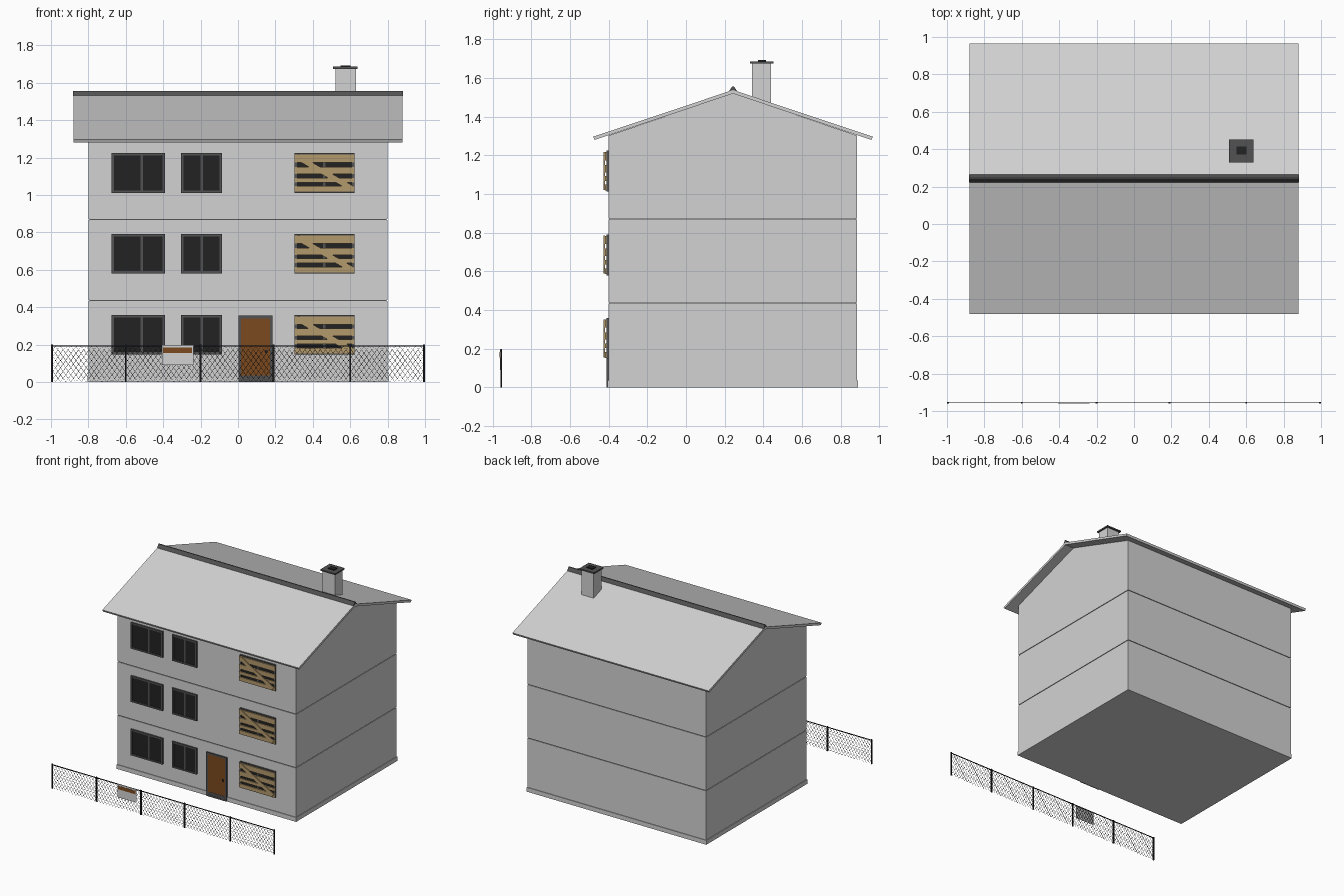
import bpy, bmesh, math
from mathutils import Matrix, Vector

if "Cube" in bpy.data.objects:
    bpy.data.objects.remove(bpy.data.objects["Cube"])


def material(name, r, g, b):
    m = bpy.data.materials.new(name)
    m.diffuse_color = (r, g, b, 1)
    m.use_nodes = True
    m.node_tree.nodes["Principled BSDF"].inputs["Base Color"].default_value = m.diffuse_color
    return m


PLASTER = material("light_plaster", 0.65, 0.65, 0.65)
GREY = material("dark_grey", 0.085, 0.085, 0.085)
GLASS = material("black_glass", 0.016, 0.016, 0.016)
BLACK = material("fence_black", 0.01, 0.01, 0.01)
BROWN = material("door_brown", 0.2, 0.068, 0.014)
TAN = material("board_tan", 0.45, 0.32, 0.15)


def finish(name, bm, mat):
    bmesh.ops.recalc_face_normals(bm, faces=bm.faces)
    me = bpy.data.meshes.new(name)
    bm.to_mesh(me)
    bm.free()
    me.materials.append(mat)
    ob = bpy.data.objects.new(name, me)
    bpy.context.collection.objects.link(ob)
    return ob


def boxes(name, mat, *items):
    """One object from boxes (x0, x1, y0, y1, z0, z1[, turn about y])."""
    bm = bmesh.new()
    for x0, x1, y0, y1, z0, z1, *turn in items:
        mid = Vector((x0 + x1, y0 + y1, z0 + z1)) / 2
        mat4 = (Matrix.Translation(mid) @ Matrix.Rotation(turn[0] if turn else 0, 4, 'Y')
                @ Matrix.Diagonal((x1 - x0, y1 - y0, z1 - z0, 1)))
        bmesh.ops.create_cube(bm, size=1, matrix=mat4)
    return finish(name, bm, mat)


def prism(name, mat, profile, half):
    """Extrude a (y, z) profile along x."""
    bm = bmesh.new()
    face = bm.faces.new([bm.verts.new((-half, y, z)) for y, z in profile])
    new = bmesh.ops.extrude_face_region(bm, geom=[face])["geom"]
    bmesh.ops.translate(bm, vec=(2 * half, 0, 0),
                        verts=[v for v in new if isinstance(v, bmesh.types.BMVert)])
    return finish(name, bm, mat)


# House body: plinth, three storeys with thin joints, gable
FRONT, BACK, RIDGE = -0.40, 0.885, 0.243
boxes("plinth", PLASTER, (-0.805, 0.805, FRONT - 0.005, BACK + 0.005, 0, 0.035))
levels = [0.035, 0.436, 0.87, 1.302]
for i in range(3):
    boxes(f"storey_{i + 1}", PLASTER,
          (-0.8, 0.8, FRONT, BACK, levels[i] + (0.003 if i else 0), levels[i + 1] - (0.003 if i < 2 else 0)))
boxes("storey_joints", GREY, *[(-0.795, 0.795, FRONT + 0.005, BACK - 0.005, z - 0.004, z + 0.004)
                               for z in levels[1:3]])
prism("gable", PLASTER, [(FRONT, 1.302), (BACK, 1.302), (RIDGE, 1.52)], 0.8)

# Roof slab and ridge cap
prism("roof", PLASTER, [(-0.472, 1.28), (RIDGE, 1.519), (0.958, 1.28), (0.966, 1.296),
                        (RIDGE, 1.538), (-0.48, 1.296)], 0.88)
prism("ridge_cap", GREY, [(RIDGE - 0.022, 1.53), (RIDGE - 0.004, 1.557), (RIDGE + 0.004, 1.557),
                          (RIDGE + 0.022, 1.53), (RIDGE, 1.537)], 0.881)

# Chimney
boxes("chimney", PLASTER, (0.52, 0.63, 0.342, 0.44, 1.42, 1.675))
boxes("chimney_cap", GREY, (0.507, 0.64, 0.33, 0.452, 1.675, 1.686))
boxes("chimney_flue", GLASS, (0.548, 0.602, 0.372, 0.414, 1.686, 1.693))


def frame(x0, x1, z0, z1, t, mullion=None):
    y0, y1 = -0.411, FRONT
    parts = [(x0, x0 + t, y0, y1, z0, z1), (x1 - t, x1, y0, y1, z0, z1),
             (x0 + t, x1 - t, y0, y1, z1 - t, z1), (x0 + t, x1 - t, y0, y1, z0, z0 + t)]
    if mullion is not None:
        parts.append((mullion - t / 2, mullion + t / 2, y0 + 0.002, y1, z0 + t, z1 - t))
    return parts


# Windows on each storey, the right-hand one boarded up
for i, z in enumerate((0.147, 0.58, 1.012)):
    top = z + 0.212
    for label, x0, x1, mull in (("left", -0.675, -0.39, -0.515), ("middle", -0.305, -0.085, -0.193),
                                ("right", 0.303, 0.622, 0.462)):
        boxes(f"{label}_window_frame_{i + 1}", GREY, *frame(x0, x1, z, top, 0.013, mull))
        boxes(f"{label}_window_glass_{i + 1}", GLASS,
              (x0 + 0.01, x1 - 0.01, -0.404, FRONT, z + 0.01, top - 0.01))
    planks = [(0.302, 0.624, -0.419, -0.411, z + a, z + b)
              for a, b in ((0.006, 0.036), (0.056, 0.08), (0.1, 0.138), (0.162, 0.204))]
    boxes(f"window_planks_{i + 1}", TAN, *planks)
    boxes(f"diagonal_plank_{i + 1}", TAN,
          (0.293, 0.633, -0.426, -0.419, z + 0.092, z + 0.122, math.radians(30)))

# Front door
boxes("door_frame", GREY, *frame(0.003, 0.185, 0, 0.355, 0.014))
boxes("door_step", GREY, (0.015, 0.172, -0.409, FRONT, 0.01, 0.036))
boxes("door", BROWN, (0.015, 0.172, -0.407, FRONT, 0.036, 0.343))
boxes("door_handle", GLASS, (0.145, 0.157, -0.415, -0.406, 0.155, 0.172))

# Fence posts and top rail
FY = -0.956
posts = [(x - 0.005, x + 0.005, FY - 0.004, FY + 0.004, 0, 0.2)
         for x in (-0.995, -0.6, -0.2, 0.19, 0.6, 0.995)]
boxes("fence_posts", BLACK, *posts)
boxes("fence_rail", BLACK, (-0.995, 0.995, FY - 0.002, FY + 0.002, 0.19, 0.196))

# Chain-link mesh: diamond lattice turned into wire
bm = bmesh.new()
W, H = 1.98 / 72, 0.192 / 5
for row in range(9):
    for col in range(72 - row % 2):
        cx = -0.99 + W * (col + 0.5 + 0.5 * (row % 2))
        cz = H * (row + 1) / 2
        if cz + H / 2 < 0.196:
            bm.faces.new([bm.verts.new((cx + dx * W / 2, FY, cz + dz * H / 2))
                          for dx, dz in ((-1, 0), (0, -1), (1, 0), (0, 1))])
bmesh.ops.remove_doubles(bm, verts=bm.verts, dist=0.001)
mesh_ob = finish("fence_chain_link", bm, BLACK)
wire = mesh_ob.modifiers.new("wire", 'WIREFRAME')
wire.thickness = 0.0026
wire.use_even_offset = False

# Blank notice plate on the fence
boxes("notice_plate", PLASTER, (-0.407, -0.238, -0.962, -0.959, 0.09, 0.197))
boxes("notice_stripe", BROWN, (-0.4, -0.245, -0.9635, -0.962, 0.156, 0.184))
